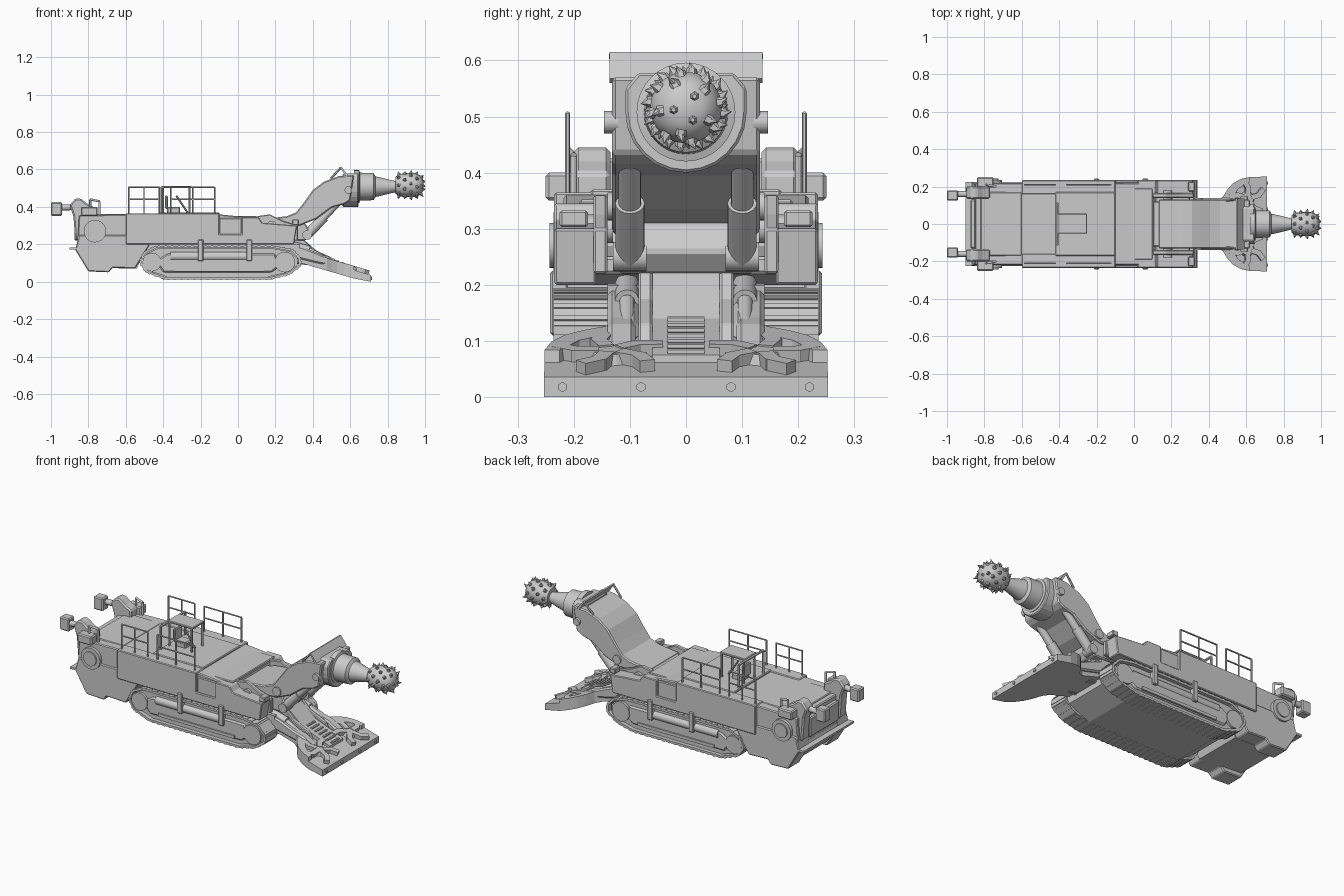
import bpy, bmesh, math
from mathutils import Vector, Matrix

if "Cube" in bpy.data.objects:
    bpy.data.objects.remove(bpy.data.objects["Cube"])

def finish(name, bm, mir=False, bevel=0, smooth=False):
    bmesh.ops.recalc_face_normals(bm, faces=bm.faces)
    me = bpy.data.meshes.new(name)
    bm.to_mesh(me)
    bm.free()
    ob = bpy.data.objects.new(name, me)
    bpy.context.collection.objects.link(ob)
    if bevel:
        m = ob.modifiers.new("bevel", 'BEVEL')
        m.width, m.segments, m.limit_method = bevel, 1, 'ANGLE'
    if mir:
        m = ob.modifiers.new("mirror", 'MIRROR')
        m.use_axis = (False, True, False)
    if smooth:
        bpy.ops.object.select_all(action='DESELECT')
        ob.select_set(True)
        bpy.context.view_layer.objects.active = ob
        bpy.ops.object.shade_smooth_by_angle(angle=math.radians(35))
    return ob

def extrude(name, pts, a, b, axis='y', **kw):
    bm = bmesh.new()
    put = {'x': lambda p, t: (t, p[0], p[1]), 'y': lambda p, t: (p[0], t, p[1]),
           'z': lambda p, t: (p[0], p[1], t)}[axis]
    lo = [bm.verts.new(put(p, a)) for p in pts]
    hi = [bm.verts.new(put(p, b)) for p in pts]
    bm.faces.new(lo)
    bm.faces.new(hi[::-1])
    for i in range(len(pts)):
        j = (i + 1) % len(pts)
        bm.faces.new((lo[i], lo[j], hi[j], hi[i]))
    return finish(name, bm, **kw)

def box(name, x0, x1, y0, y1, z0, z1, **kw):
    return extrude(name, [(x0, z0), (x1, z0), (x1, z1), (x0, z1)], y0, y1, **kw)

def add_rod(bm, p, q, r1, r2=None, seg=12):
    p, q = Vector(p), Vector(q)
    rot = (q - p).to_track_quat('Z', 'Y').to_matrix().to_4x4()
    bmesh.ops.create_cone(bm, cap_ends=True, segments=seg, radius1=r1, radius2=r1 if r2 is None else r2,
                          depth=(q - p).length, matrix=Matrix.Translation((p + q) / 2) @ rot)

def rods(name, items, **kw):
    bm = bmesh.new()
    for it in items:
        add_rod(bm, *it)
    return finish(name, bm, **kw)

def lathe(name, prof, z, seg=32):
    bm = bmesh.new()
    vs = [bm.verts.new((x, 0, z + r)) for x, r in prof]
    es = [bm.edges.new(e) for e in zip(vs, vs[1:])]
    bmesh.ops.spin(bm, geom=vs + es, cent=(0, 0, z), axis=(1, 0, 0), angle=2 * math.pi, steps=seg)
    bmesh.ops.remove_doubles(bm, verts=bm.verts, dist=1e-4)
    return finish(name, bm, smooth=True)

# hull: centre body, belly between the tracks, side panels
extrude("main_body", [(-.85, .355), (-.86, .19), (-.8, .16), (-.55, .16), (-.5, .2), (.2, .2), (.3, .22),
                      (.3, .25), (.12, .27), (.1, .34), (-.1, .36), (-.6, .36)], -.218, .218, bevel=.005)
extrude("belly", [(-.5, .08), (-.4, .012), (.18, .012), (.31, .07), (.33, .2), (-.5, .21)], -.14, .14)
extrude("side_panel", [(-.6, .365), (-.6, .2), (.3, .2), (.315, .3), (.13, .315), (.11, .345), (.02, .345),
                       (.02, .255), (-.1, .255), (-.1, .365)], .16, .235, mir=True, bevel=.004)
box("side_valve_box", -.1, .02, .19, .225, .25, .34, mir=True, bevel=.004)
box("upper_deck", -.42, -.1, -.17, .17, .355, .37, bevel=.004)
box("rear_deck", -.82, -.6, -.17, .17, .35, .362, bevel=.004)
box("front_deck", -.1, .1, -.19, .19, .33, .352, bevel=.004)
box("front_light", .29, .325, .175, .225, .303, .333, mir=True, bevel=.004)
extrude("pivot_lug", [(.1, .35), (.1, .22), (.32, .22), (.32, .3), (.24, .325), (.17, .36)], .14, .165,
        mir=True, bevel=.004)
rods("pivot_pin", [((.18, .13, .3), (.18, .18, .3), .025, None, 20)], mir=True, smooth=True)

# rear hull, stabiliser feet, drums and corner lamps
extrude("rear_hull", [(-.86, .2), (-.87, .17), (-.8, .08), (-.6, .07), (-.54, .07), (-.49, .2)], -.14, .14)
extrude("rear_foot", [(-.85, .25), (-.87, .17), (-.8, .055), (-.69, .05), (-.67, .075), (-.55, .07), (-.47, .2),
                      (-.55, .25)], .125, .225, mir=True, bevel=.005)
box("rear_step", -.9, -.7, -.225, .225, .172, .184)
box("rear_bumper", -.875, -.845, -.13, .13, .22, .33, bevel=.006)
rods("side_drum", [((-.765, .2, .27), (-.765, .236, .27), .06, None, 24),
                   ((-.765, .23, .27), (-.765, .243, .27), .04, None, 24)], mir=True, smooth=True)
extrude("corner_bracket", [(-.9, .41), (-.87, .445), (-.84, .445), (-.81, .42), (-.77, .4), (-.77, .24), (-.87, .22),
                           (-.88, .35)], .135, .2, mir=True, bevel=.008)
box("corner_box", -.84, -.75, .195, .25, .35, .4, mir=True, bevel=.006)
rods("lamp_arm", [((-.86, .16, .4), (-.96, .16, .395), .016)], mir=True, smooth=True)
box("rear_lamp", -1, -.94, .125, .18, .352, .425, mir=True, bevel=.006)
rods("rear_corner_rails", [((-.79, .21, .36), (-.79, .21, .44), .006), ((-.74, .2, .36), (-.74, .2, .43), .006),
                           ((-.79, .21, .44), (-.74, .2, .43), .006)], mir=True)

# crawler tracks: plates follow a closed outline
path = [(-.39, .018), (.17, .018), (.27, .042), (.33, .085), (.33, .125), (.29, .168), (.2, .185), (-.44, .185),
        (-.5, .155), (-.522, .105), (-.49, .055)]
bm = bmesh.new()
for i, a in enumerate(path):
    a, b = Vector(a), Vector(path[(i + 1) % len(path)])
    n = max(1, round((b - a).length / .035))
    ang = math.atan2(b.y - a.y, b.x - a.x)
    for k in range(n):
        c = a.lerp(b, (k + .5) / n)
        base = Matrix.Translation((c.x, .184, c.y)) @ Matrix.Rotation(-ang, 4, 'Y')
        w = (b - a).length / n
        bmesh.ops.create_cube(bm, size=1, matrix=base @ Matrix.Diagonal((w * 1.1, .104, .012, 1)))
        bmesh.ops.create_cube(bm, size=1, matrix=base @ Matrix.Translation((0, 0, -.004))
                              @ Matrix.Diagonal((w * .35, .104, .01, 1)))
finish("track_belt", bm, mir=True)
extrude("track_core", [(-.1 + (x + .1) * .97, .102 + (z - .102) * .9) for x, z in path], .14, .218, mir=True)
extrude("track_frame", [(-.4, .05), (.18, .05), (.22, .08), (.2, .15), (-.38, .15), (-.44, .11)], .2, .228,
        mir=True, bevel=.008)
rods("track_wheels", [((x, .2, .105), (x, .232, .105), r, None, 20) for x, r in ((-.46, .05), (.25, .055))],
     mir=True, smooth=True)
rods("track_tensioner", [((-.36, .212, .135), (.05, .212, .135), .024, None, 16),
                         ((.05, .212, .135), (.2, .212, .125), .013, None, 12)], mir=True, smooth=True)
box("track_skid", -.34, .14, .2, .235, .055, .072, mir=True)
for x in (-.2, .06):
    box("panel_clamp", x - .015, x + .015, .21, .242, .11, .225, mir=True, bevel=.004)

# railings
for x0, x1 in ((-.585, -.42), (-.36, -.125)):
    xs = [x0 + (x1 - x0) * i / 2 for i in range(3)]
    rods("side_railing", [((x, .211, .36), (x, .211, .505), .0045, None, 6) for x in xs]
         + [((x0, .211, z), (x1, .211, z), .0045, None, 6) for z in (.44, .505)], mir=True)
# operator canopy and seat
box("canopy_roof", -.41, -.25, -.05, .055, .5, .512, bevel=.003)
rods("canopy_posts", [((x, y, .36), (x, y, .505), .006, None, 6) for x in (-.4, -.26) for y in (-.045, .05)]
     + [((-.41, -.11, .5), (-.41, .11, .5), .007, None, 6), ((-.41, -.11, .36), (-.41, -.11, .5), .006, None, 6),
        ((-.41, .11, .36), (-.41, .11, .5), .006, None, 6), ((-.27, 0, .37), (-.33, 0, .46), .005, None, 6)])
box("seat", -.38, -.31, -.03, .035, .365, .4, bevel=.006)
box("seat_back", -.39, -.375, -.03, .035, .39, .46, bevel=.004)

# boom, turret, lift cylinders
extrude("turret", [(.1, .33), (.1, .22), (.36, .22), (.39, .26), (.36, .31), (.28, .345)], -.12, .12, bevel=.006)
extrude("boom", [(.13, .335), (.15, .29), (.33, .3), (.42, .335), (.5, .395), (.57, .415), (.6, .435), (.62, .57),
                 (.54, .565), (.46, .535), (.4, .49), (.35, .42), (.31, .37), (.26, .35)], -.132, .132, bevel=.006)
arc = [(.108 * math.cos(t), .508 + .108 * math.sin(t)) for t in [math.pi * (1 + i / 12) for i in range(13)]]
extrude("boom_nose", arc + [(.108, .55), (.085, .578), (-.085, .578), (-.108, .55)], .56, .645, axis='x', bevel=.005)
rods("boom_pin", [((.59, .12, .49), (.59, .146, .49), .02, None, 16), ((.34, .12, .34), (.34, .14, .34), .025, None, 16)],
     mir=True, smooth=True)
rods("lift_cylinder", [((.37, .1, .25), (.46, .1, .345), .026, None, 16), ((.46, .1, .345), (.53, .1, .42), .02, None, 16),
                       ((.37, .07, .25), (.37, .13, .25), .026, None, 16)], mir=True, smooth=True)
extrude("boom_guard", [(.545, .613), (.553, .615), (.59, .568), (.58, .56)], -.136, .136)
rods("guard_strut", [((.495, .125, .55), (.55, .132, .61), .006, None, 6)], mir=True)

# cutter gearbox and head
lathe("cutter_housing", [(.62, 0), (.62, .088), (.648, .088), (.652, .075), (.725, .072), (.735, .055), (.75, .052),
                         (.84, .03), (.86, .03), (.86, 0)], .508)
lathe("cutter_head", [(.842, 0), (.842, .045), (.86, .058), (.89, .064), (.945, .064), (.975, .052), (.99, .03),
                      (.993, 0)], .516, 20)
picks = []
for row, (x, r, lean) in enumerate(((.86, .056, -.004), (.892, .062, 0), (.925, .063, .003), (.955, .058, .008),
                                    (.978, .044, .014))):
    n = 8 if row < 4 else 5
    for k in range(n):
        a = 2 * math.pi * (k + row * .4) / n
        d = Vector((0, math.cos(a), math.sin(a)))
        t = Vector((0, -d.z, d.y))
        base = Vector((x, 0, .516)) + d * (r - .004)
        picks.append((base, base + d * .012, .011, .009, 6))
        picks.append((base + d * .008, base + d * .022 + t * .006 + Vector((lean, 0, 0)), .009, .0005, 6))
picks += [((.985, y, .516 + z), (1, y, .516 + z), .01, .004, 6) for y, z in ((.015, .02), (-.022, -.004), (.012, -.022))]
rods("cutter_picks", picks)

# loading apron: plan outline, then pitched down toward the front lip
half = [(.71, .253), (.62, .252), (.57, .24), (.53, .218), (.5, .185), (.475, .145), (.44, .125), (.3, .125)]
def pitch(ob, lift, thick):
    for v in ob.data.vertices:
        top = .036 + (.71 - v.co.x) * .29 + lift
        v.co.z = top if v.co.z > .5 else (0 if v.co.x > .7 else top - thick)
pitch(extrude("loading_apron", half + [(x, -y) for x, y in half[::-1]], 0, 1, axis='z'), 0, .045)
# raised rim around the rear curve of the apron
pitch(extrude("apron_rim", half[1:7] + [(.48, .09), (.51, .11), (.53, .15), (.56, .19), (.62, .225)], 0, 1,
              axis='z', mir=True), .022, .05)
rods("apron_teeth", [((.69, y, .018), (.716, y, .018), .009, None, 6) for y in (.08, .22)], mir=True)
slope = Matrix.Rotation(math.atan(.29), 4, 'Y')
hub = Matrix.Translation((.605, .135, .07)) @ slope
bm = bmesh.new()
bmesh.ops.create_cone(bm, cap_ends=True, segments=20, radius1=.045, radius2=.032, depth=.03, matrix=hub)
for k in range(5):
    # curved gathering finger made of two blocks
    m = hub @ Matrix.Rotation(2 * math.pi * k / 5 + .3, 4, 'Z')
    for dx, dy, ang, l in ((.045, 0, 0, .05), (.08, .012, .6, .045)):
        bmesh.ops.create_cube(bm, size=1, matrix=m @ Matrix.Translation((dx, dy, .006))
                              @ Matrix.Rotation(ang, 4, 'Z') @ Matrix.Diagonal((l, .028, .024, 1)))
finish("gathering_star", bm, mir=True)

# feed conveyor, apron links and drive motors
extrude("conveyor_bed", [(.2, .25), (.34, .235), (.45, .14), (.62, .075), (.62, .05), (.3, .1), (.2, .15)], -.06, .06)
rods("conveyor_bars", [((x, -.033, z), (x, .033, z), .006, None, 6)
                       for x, z in [(.46 + .025 * i, .138 - .0095 * i) for i in range(7)]])
extrude("apron_arm", [(.28, .24), (.28, .1), (.44, .08), (.52, .09), (.5, .13), (.4, .175), (.34, .24)], .06, .085,
        mir=True, bevel=.004)
extrude("apron_cheek", [(.29, .2), (.3, .13), (.42, .1), (.5, .1), (.47, .135), (.36, .18)], .085, .14, mir=True, bevel=.008)
rods("apron_cylinder", [((.27, .105, .2), (.38, .105, .17), .022, None, 14), ((.38, .105, .17), (.47, .105, .12), .014, None, 12)],
     mir=True, smooth=True)
extrude("star_motor_cover", [(.42, .15), (.42, .1), (.57, .07), (.57, .09), (.5, .13)], .09, .14, mir=True, bevel=.008)
